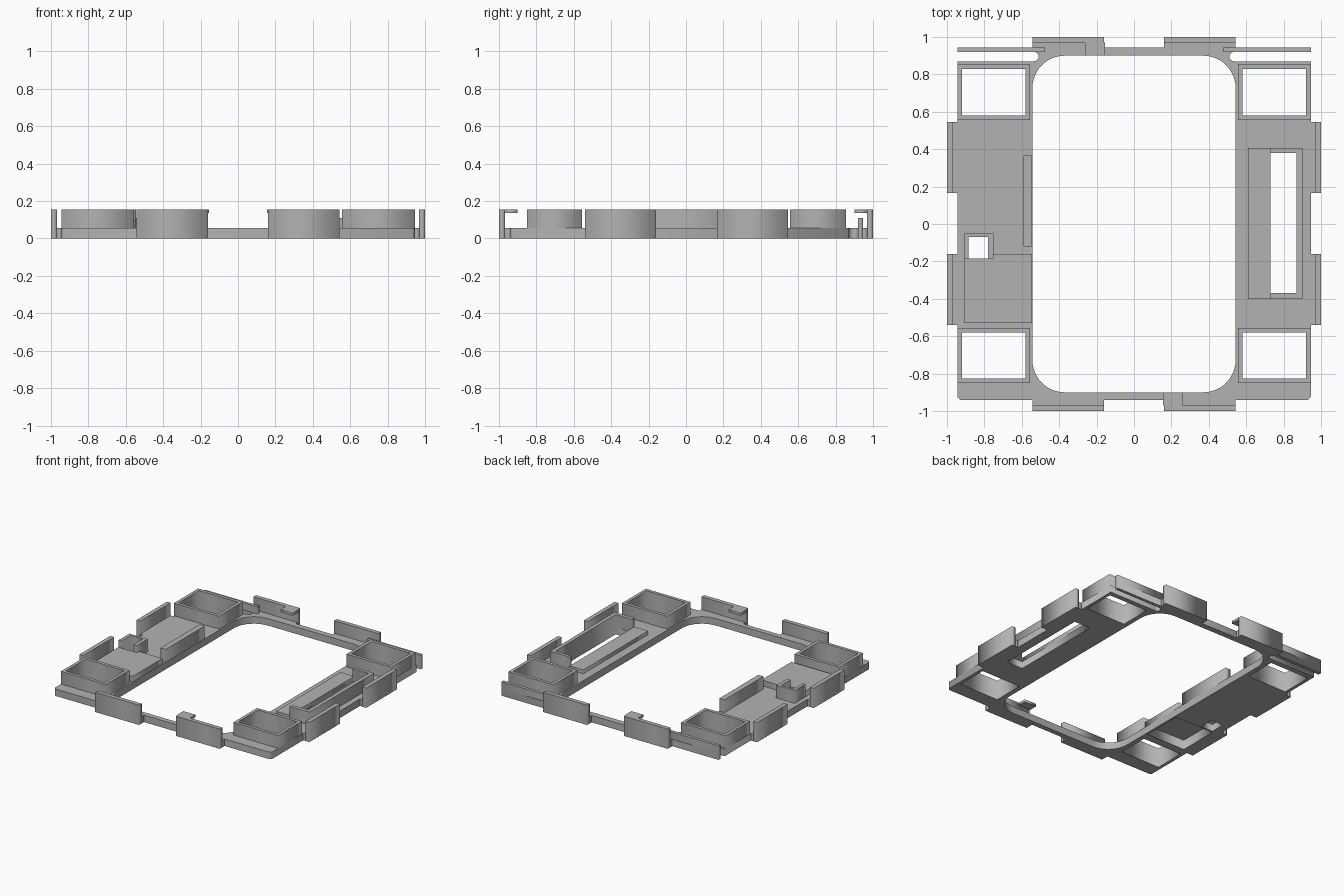
import bpy, math

if "Cube" in bpy.data.objects:
    bpy.data.objects.remove(bpy.data.objects["Cube"], do_unlink=True)

grey = bpy.data.materials.new("matte grey")
grey.use_nodes = True
colour = (0.45, 0.45, 0.45, 1)
grey.diffuse_color = colour
grey.node_tree.nodes["Principled BSDF"].inputs["Base Color"].default_value = colour

BASE, TOP = 0.055, 0.155


def rect(x0, x1, y0, y1):
    return [(x0, y0), (x1, y0), (x1, y1), (x0, y1)]


def arc(cx, cy, r, start, end, steps=12):
    return [(cx + r * math.cos(math.radians(start + (end - start) * i / steps)),
             cy + r * math.sin(math.radians(start + (end - start) * i / steps)))
            for i in range(steps + 1)]


def prism(name, loops, z0, z1):
    """Extrude a flat outline, with optional hole loops, from z0 to z1."""
    curve = bpy.data.curves.new(name, "CURVE")
    curve.dimensions = "2D"
    curve.fill_mode = "BOTH"
    curve.extrude = (z1 - z0) / 2
    for loop in loops:
        spline = curve.splines.new("POLY")
        spline.points.add(len(loop) - 1)
        for point, (x, y) in zip(spline.points, loop):
            point.co = (x, y, 0, 1)
        spline.use_cyclic_u = True
    obj = bpy.data.objects.new(name, curve)
    bpy.context.collection.objects.link(obj)
    obj.location.z = (z0 + z1) / 2
    bpy.ops.object.select_all(action="DESELECT")
    obj.select_set(True)
    bpy.context.view_layer.objects.active = obj
    bpy.ops.object.convert(target="MESH")
    obj = bpy.context.object
    obj.name = name
    obj.data.materials.clear()
    obj.data.materials.append(grey)
    return obj


# Base plate: half outline with a spring slot at the back, then mirrored
half = [(0.93, -0.94), (0.945, -0.925), (0.945, 0.87)]
half += arc(0.535, 0.895, 0.025, 270, 90, 8)
half += [(0.945, 0.92), (0.945, 0.945)]
outline = half + [(-x, y) for x, y in reversed(half)]

opening = []
for sx, sy, a in ((1, 1, 0), (-1, 1, 90), (-1, -1, 180), (1, -1, 270)):
    opening += arc(sx * 0.37, sy * 0.727, 0.173, a, a + 90)

pocket_holes = [rect(*sorted((s * 0.58, s * 0.92)), y0, y1)
                for s in (-1, 1) for y0, y1 in ((-0.825, -0.58), (0.58, 0.83))]
slot = rect(0.73, 0.87, -0.37, 0.38)
small_hole = rect(-0.885, -0.78, -0.185, -0.07)
recess = rect(-0.895, -0.56, -0.515, -0.2)
prism("base_plate", [outline, opening, slot, small_hole, recess] + pocket_holes, 0, BASE)

for s, side in ((-1, "right"), (1, "left")):
    # Corner pockets
    for hole, end in zip(pocket_holes[:2] if s < 0 else pocket_holes[2:], ("front", "back")):
        y0, y1 = hole[0][1] - 0.025, hole[2][1] + 0.025
        outer = rect(*sorted((s * 0.555, s * 0.945)), y0, y1)
        prism(f"{end}_{side}_pocket", [outer, hole], BASE, TOP)
    # Side tabs: bridge and upright
    for y0, y1, end in ((-0.54, -0.16, "front"), (0.165, 0.545, "back")):
        prism(f"{end}_{side}_side_bridge", [rect(*sorted((s * 0.94, s * 0.97)), y0, y1)], 0, BASE)
        prism(f"{end}_{side}_side_tab", [rect(*sorted((s * 0.967, s * 1.0)), y0, y1)], 0, TOP)
    # End tabs: bridge and upright
    for t, end in ((-1, "front"), (1, "back")):
        xs = sorted((s * 0.16, s * 0.542))
        prism(f"{end}_{side}_end_bridge", [rect(*xs, *sorted((t * 0.935, t * 0.97)))], 0, BASE)
        prism(f"{end}_{side}_end_tab", [rect(*xs, *sorted((t * 0.967, t * 1.0)))], 0, TOP)
    # Spring arm rail along the back
    prism(f"{side}_spring_arm", [rect(*sorted((s * 0.475, s * 0.945)), 0.92, 0.945)], BASE, 0.11)

# Overhanging lips on two opposite end tabs
for t, end in ((-1, "front"), (1, "back")):
    prism(f"{end}_lip", [rect(*sorted((-t * 0.155, -t * 0.26)), *sorted((t * 0.9, t * 0.97)))],
          TOP - 0.02, TOP)

# Long slot: three-sided wall and raised ledge
prism("slot_wall", [[(0.73, -0.4), (0.9, -0.4), (0.9, 0.405), (0.73, 0.405),
                     (0.73, 0.38), (0.87, 0.38), (0.87, -0.37), (0.73, -0.37)]], BASE, TOP)
prism("slot_ledge", [rect(0.61, 0.73, -0.4, 0.405)], BASE, 0.085)

# Raised platform, hollow underneath
platform = [(-0.91, -0.53), (-0.545, -0.53), (-0.545, -0.16), (-0.75, -0.16),
            (-0.75, -0.185), (-0.91, -0.185)]
prism("platform_skirt", [platform, recess], BASE, 0.075)
prism("platform_top", [platform], 0.075, 0.1)

# Small socket open toward the platform, and the inner guard wall
prism("small_socket", [[(-0.91, -0.185), (-0.885, -0.185), (-0.885, -0.07), (-0.78, -0.07),
                        (-0.78, -0.185), (-0.75, -0.185), (-0.75, -0.05), (-0.91, -0.05)]],
      BASE, TOP)
prism("inner_guard_wall", [rect(-0.59, -0.545, -0.12, 0.365)], BASE, TOP)
